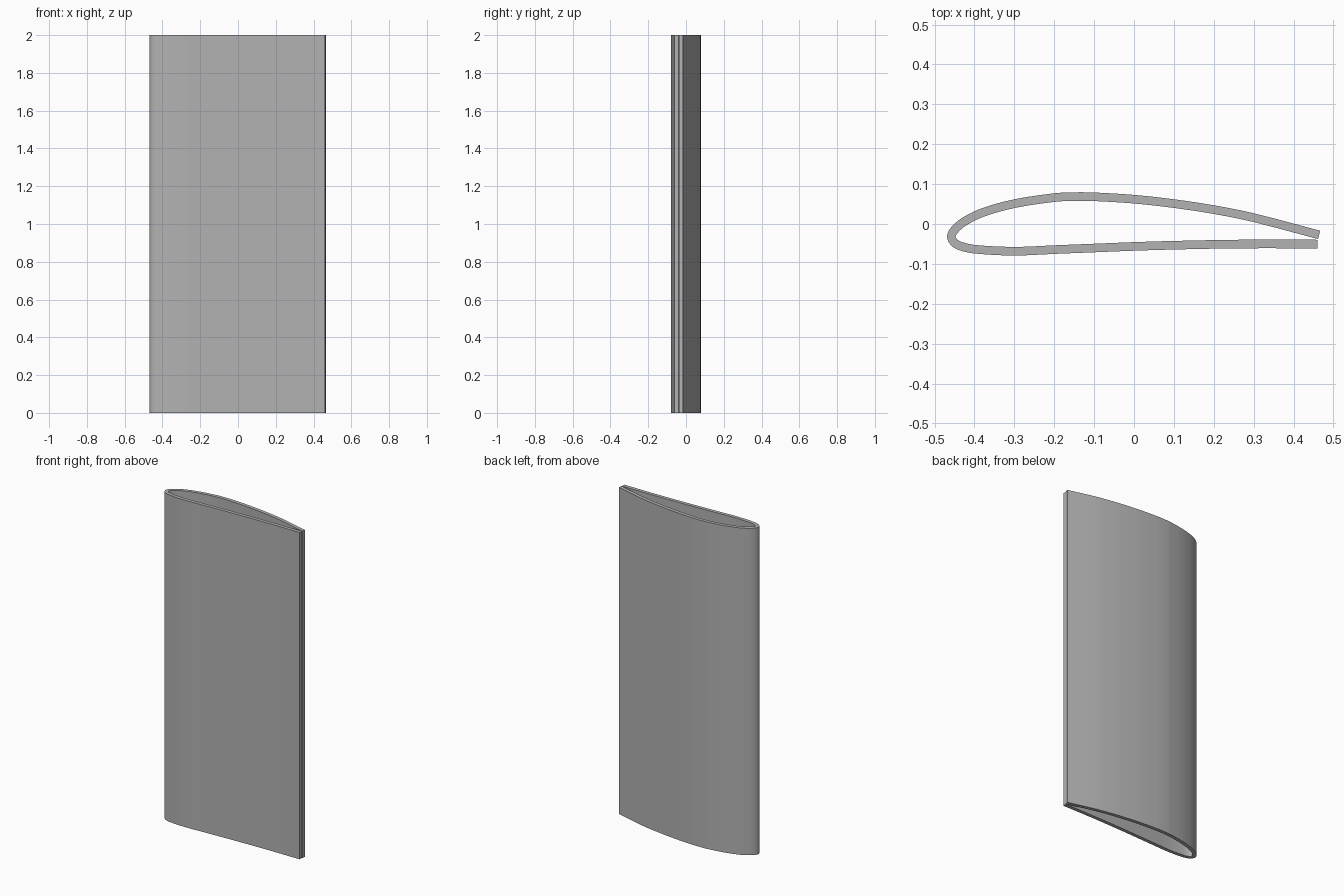
import bpy
import bmesh
from mathutils import Vector

HEIGHT = 2.0
WALL = 0.0215
STEPS = 3

old = bpy.data.objects.get("Cube")
if old:
    bpy.data.objects.remove(old, do_unlink=True)

grey = bpy.data.materials.new("plain grey")
grey.use_nodes = True
colour = (0.45, 0.45, 0.45, 1)
grey.diffuse_color = colour
grey.node_tree.nodes["Principled BSDF"].inputs["Base Color"].default_value = colour

# Outer wing section, from the upper trailing edge round the nose to the lower one
outline = [Vector(p) for p in (
    (0.467, -0.017), (0.3, 0.027), (0.2, 0.047), (0.1, 0.062), (0, 0.073),
    (-0.1, 0.079), (-0.15, 0.0795), (-0.2, 0.077), (-0.3, 0.062), (-0.38, 0.040),
    (-0.43, 0.016), (-0.46, -0.010), (-0.469, -0.032), (-0.46, -0.052),
    (-0.44, -0.065), (-0.4, -0.074), (-0.3, -0.079), (-0.2, -0.075),
    (-0.1, -0.071), (0, -0.067), (0.1, -0.064), (0.26, -0.061), (0.46, -0.061))]


def smooth_path(points):
    """Run a spline through the points, with tangents scaled to each span."""
    last = len(points) - 1
    tangents = [(points[min(i + 1, last)] - points[max(i - 1, 0)]).normalized()
                for i in range(last + 1)]
    tangents[0] = (points[1] - points[0]).normalized()
    tangents[-1] = Vector((1, 0))
    path = []
    for i in range(last):
        a, b = points[i], points[i + 1]
        reach = (b - a).length / 3
        c, d = a + tangents[i] * reach, b - tangents[i + 1] * reach
        for s in range(STEPS):
            t = s / STEPS
            u = 1 - t
            path.append(a * u**3 + c * (3 * u * u * t) + d * (3 * u * t * t) + b * t**3)
    return path + [points[-1]]


def offset_path(path, distance):
    """Shift the path to its left, towards the hollow core."""
    result = []
    for i, p in enumerate(path):
        along = (path[min(i + 1, len(path) - 1)] - path[max(i - 1, 0)]).normalized()
        result.append(p + Vector((-along.y, along.x)) * distance)
    return result


outer = smooth_path(outline)
inner = offset_path(outer, WALL)

# Hollow skin: a strip between both paths, extruded along the span
bm = bmesh.new()
outer_verts = [bm.verts.new((p.x, p.y, 0)) for p in outer]
inner_verts = [bm.verts.new((p.x, p.y, 0)) for p in inner]
for i in range(len(outer) - 1):
    bm.faces.new((outer_verts[i], outer_verts[i + 1], inner_verts[i + 1], inner_verts[i]))
extruded = bmesh.ops.extrude_face_region(bm, geom=bm.faces[:], use_keep_orig=True)
top = [v for v in extruded["geom"] if isinstance(v, bmesh.types.BMVert)]
bmesh.ops.translate(bm, verts=top, vec=(0, 0, HEIGHT))
bmesh.ops.recalc_face_normals(bm, faces=bm.faces)

mesh = bpy.data.meshes.new("wing_skin")
bm.to_mesh(mesh)
bm.free()
mesh.materials.append(grey)
wing = bpy.data.objects.new("wing_skin", mesh)
bpy.context.collection.objects.link(wing)
